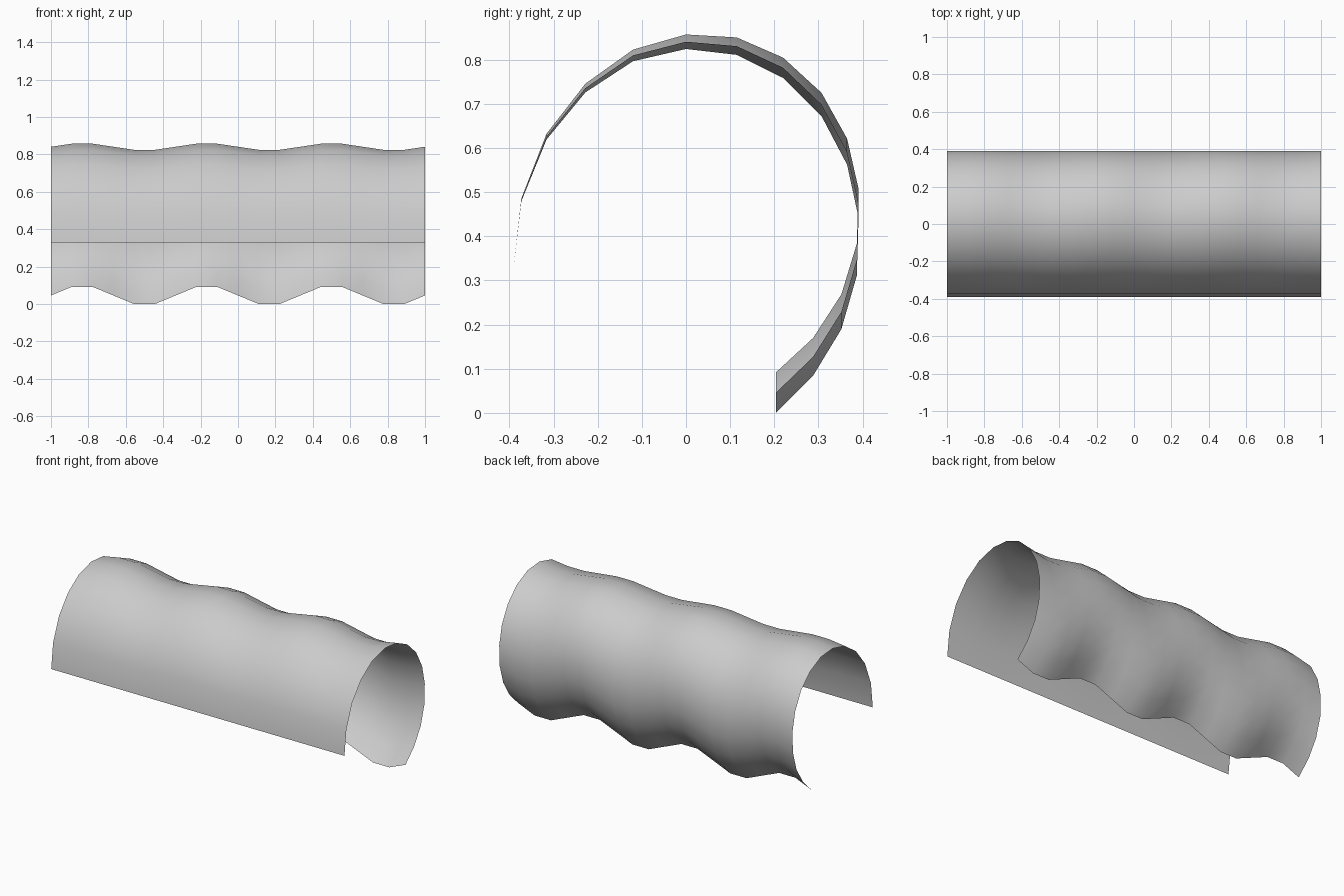
import bpy, bmesh
from math import sin, pi

if "Cube" in bpy.data.objects:
    bpy.data.objects.remove(bpy.data.objects["Cube"])

# Cross-section of the curled sheet (y, z), from front lower edge over the top to the back edge
PROFILE = [(-0.391, 0.328), (-0.373, 0.483), (-0.316, 0.626), (-0.228, 0.736),
           (-0.120, 0.810), (0.0, 0.841), (0.115, 0.831), (0.220, 0.782),
           (0.307, 0.699), (0.365, 0.592), (0.391, 0.475), (0.387, 0.347),
           (0.352, 0.229), (0.288, 0.127), (0.204, 0.046)]
SEGMENTS = 18          # steps along x
WAVE = 0.046 / sin(pi / 3)   # full ripple height at the back edge

# Rippled sheet: three waves along x, fading to nothing at the front edge
bm = bmesh.new()
rows = []
for i in range(SEGMENTS + 1):
    ripple = WAVE * sin(6 * pi * i / SEGMENTS)
    x = -1 + 2 * i / SEGMENTS
    rows.append([bm.verts.new((x, y, z + ripple * j / (len(PROFILE) - 1)))
                 for j, (y, z) in enumerate(PROFILE)])
for a, b in zip(rows, rows[1:]):
    for j in range(len(PROFILE) - 1):
        bm.faces.new((a[j], b[j], b[j + 1], a[j + 1])).smooth = True

mesh = bpy.data.meshes.new("curled_sheet")
bm.to_mesh(mesh)
bm.free()
sheet = bpy.data.objects.new("curled_sheet", mesh)
bpy.context.collection.objects.link(sheet)
